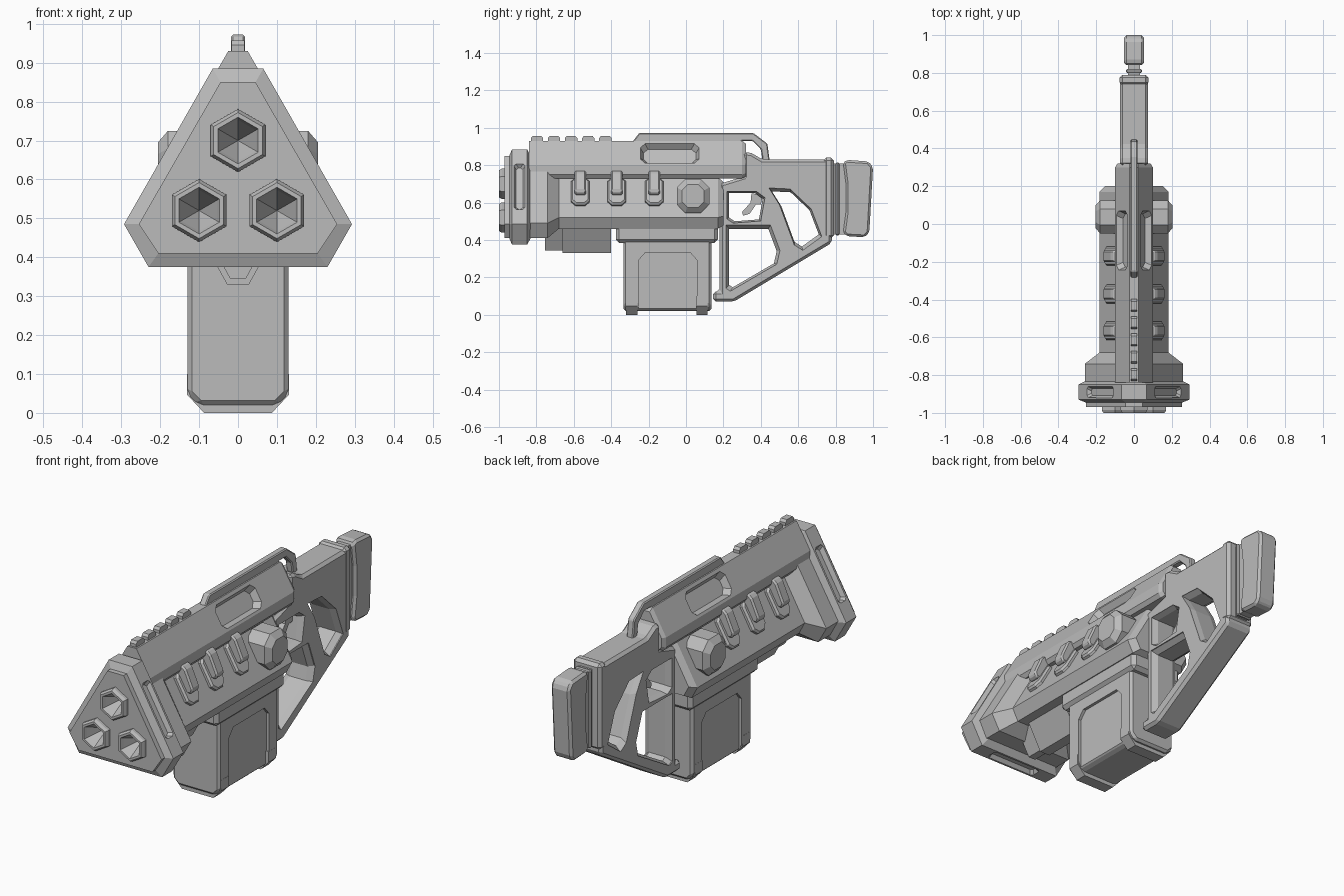
import bpy, bmesh, math
from mathutils import Matrix, Vector

if "Cube" in bpy.data.objects:
    bpy.data.objects.remove(bpy.data.objects["Cube"])

grey = bpy.data.materials.new("neutral grey")
grey.use_nodes = True
GREY = (0.5, 0.5, 0.5, 1)
grey.diffuse_color = GREY
grey.node_tree.nodes["Principled BSDF"].inputs["Base Color"].default_value = GREY

AXES = {"x": lambda p, t: (t, p[0], p[1]),
        "y": lambda p, t: (p[0], t, p[1]),
        "z": lambda p, t: (p[0], p[1], t)}


def bake(ob):
    """Turn an object's modifiers into plain mesh."""
    bpy.context.view_layer.update()
    graph = bpy.context.evaluated_depsgraph_get()
    ob.data = bpy.data.meshes.new_from_object(ob.evaluated_get(graph))
    ob.modifiers.clear()


def loft(name, sections, axis="y", bevel=0, matrix=None):
    """Skin matching cross-sections [(position, points)] along an axis."""
    bm = bmesh.new()
    rings = [[bm.verts.new(AXES[axis](p, t)) for p in pts] for t, pts in sections]
    for a, b in zip(rings, rings[1:]):
        for i in range(len(a)):
            j = (i + 1) % len(a)
            bm.faces.new((a[i], a[j], b[j], b[i]))
    bm.faces.new(rings[0])
    bm.faces.new(rings[-1])
    if matrix:
        bm.transform(matrix)
    bmesh.ops.recalc_face_normals(bm, faces=bm.faces)
    mesh = bpy.data.meshes.new(name)
    bm.to_mesh(mesh)
    bm.free()
    mesh.materials.append(grey)
    ob = bpy.data.objects.new(name, mesh)
    bpy.context.collection.objects.link(ob)
    if bevel:
        mod = ob.modifiers.new("bevel", "BEVEL")
        mod.width, mod.segments, mod.limit_method = bevel, 1, "ANGLE"
        bake(ob)
    return ob


def prism(name, pts, a, b, axis="y", bevel=0):
    return loft(name, [(a, pts), (b, pts)], axis, bevel)


def box(name, x, y, z, bevel=0):
    return prism(name, [(x[0], z[0]), (x[1], z[0]), (x[1], z[1]), (x[0], z[1])], *y, bevel=bevel)


def cut(target, cutter):
    cutter.hide_render = True
    mod = target.modifiers.new("cut", "BOOLEAN")
    mod.operation, mod.solver, mod.object = "DIFFERENCE", "EXACT", cutter
    bake(target)
    bpy.data.objects.remove(cutter)


def sym(pts):
    return pts + [(-x, z) for x, z in reversed(pts)]


def octagon(w, h, c):
    return [(w, h - c), (w - c, h), (c - w, h), (-w, h - c),
            (-w, c - h), (c - w, -h), (w - c, -h), (w, c - h)]


def hexagon(r, cx, cz):
    return [(cx + r * math.sin(k * math.pi / 3), cz + r * math.cos(k * math.pi / 3)) for k in range(6)]


def scaled(pts, k):
    cx, cz = (sum(c) / len(pts) for c in zip(*pts))
    return [(cx + (x - cx) * k, cz + (z - cz) * k) for x, z in pts]


def face_frame(centre, normal):
    """Matrix: local x along the length, local z out of the face."""
    u, n = Vector((0, 1, 0)), Vector(normal).normalized()
    m = Matrix((u, n.cross(u), n)).transposed().to_4x4()
    return Matrix.Translation(centre) @ m


def pocket(target, centre, normal, w, h, depth, c, slope):
    cut(target, loft("cutter", [(-depth, octagon(w - slope, h - slope, c)), (0, octagon(w, h, c)),
                                (0.05, octagon(w, h, c))], "z", matrix=face_frame(centre, normal)))


# Three-barrel muzzle block
outer = sym([(0.065, 0.885), (0.293, 0.485), (0.23, 0.375)])
inner = sym([(0.045, 0.85), (0.255, 0.485), (0.205, 0.41)])
head = loft("muzzle_block", [(-0.97, inner), (-0.945, inner), (-0.93, outer), (-0.85, outer), (-0.83, inner)])
for s in (1, -1):
    pocket(head, (s * 0.179, -0.89, 0.685), (s * 0.866, 0, 0.5), 0.03, 0.14, 0.02, 0.012, 0.012)
pocket(head, (0, -0.89, 0.375), (0, 0, -1), 0.03, 0.14, 0.02, 0.012, 0.012)
for label, x, z in (("top", 0, 0.7), ("left", 0.1, 0.52), ("right", -0.1, 0.52)):
    cut(head, prism("cutter", hexagon(0.066, x, z), -1.1, -0.87))
    loft(label + "_barrel", [(y, hexagon(r, x, z)) for y, r in
         ((-0.86, 0.068), (-0.968, 0.068), (-0.968, 0.081), (-0.985, 0.081), (-1, 0.072),
          (-1, 0.06), (-0.985, 0.053), (-0.89, 0.001))])

# Collar tapering into the lower body
collar = sym([(0.1, 0.765), (0.26, 0.49), (0.215, 0.41)])
body = sym([(0.06, 0.735), (0.182, 0.52), (0.15, 0.46)])
loft("lower_body", [(-0.84, collar), (-0.74, collar), (-0.68, body), (0.17, body),
                    (0.2, scaled(body, 0.85))])

# Upper receiver with side pockets
upper = sym([(0.025, 0.93), (0.1, 0.8), (0.1, 0.75), (0.085, 0.73)])
receiver = loft("upper_receiver", [(-0.84, upper), (0.3, upper), (0.32, scaled(upper, 0.88))])
for s in (1, -1):
    pocket(receiver, (s * 0.064, -0.087, 0.863), (s * 0.866, 0, 0.5), 0.157, 0.06, 0.032, 0.025, 0.016)

# Rail teeth and carry handle
for i in range(5):
    y = -0.83 + i * 0.0915
    prism("rail_tooth", [(y, 0.92), (y, 0.945), (y + 0.01, 0.957), (y + 0.055, 0.957),
                         (y + 0.066, 0.945), (y + 0.066, 0.92)], -0.017, 0.017, "x")
prism("carry_handle", [(-0.29, 0.92), (-0.25, 0.972), (0.36, 0.972), (0.435, 0.915), (0.448, 0.82),
                       (0.41, 0.82), (0.4, 0.885), (0.355, 0.93), (0.3, 0.93), (0.3, 0.92)],
      -0.018, 0.018, "x", 0.005)

# Side clamps and octagonal knobs
for s in (1, -1):
    side = "left" if s > 0 else "right"
    for y in (-0.565, -0.37, -0.17):
        frame = face_frame((s * 0.105, y, 0.655), (s * 0.866, 0, 0.5))
        loft(side + "_clamp_base", [(-0.02, octagon(0.05, 0.085, 0.025)), (0.012, octagon(0.05, 0.085, 0.025)),
                                    (0.022, octagon(0.042, 0.077, 0.022))], "z", matrix=frame)
        prism(side + "_clamp_bar", [(s * x, z) for x, z in
              ((0.05, 0.765), (0.105, 0.772), (0.125, 0.755), (0.165, 0.665), (0.155, 0.64), (0.1, 0.64))],
              y - 0.03, y + 0.03, bevel=0.008)
    ring = [(0.038 + a, 0.635 + b) for a, b in octagon(0.087, 0.09, 0.045)]
    loft(side + "_knob", [(s * 0.08, ring), (s * 0.18, ring), (s * 0.205, scaled(ring, 0.68))], "x")

# Underbarrel block
loft("underbarrel_block", [(y, sym([(a, 0.47), (b, z)])) for y, a, b, z in
     ((-0.755, 0.09, 0.02, 0.345), (-0.66, 0.09, 0.02, 0.345), (-0.66, 0.105, 0.028, 0.33),
      (-0.4, 0.105, 0.028, 0.33))])

# Magazine well and magazine
box("magazine_well", (-0.145, 0.145), (-0.375, 0.17), (0.385, 0.48), 0.018)
magazine = prism("magazine", sym([(0.13, 0.42), (0.13, 0.05), (0.1, 0.02)]), -0.335, 0.135, bevel=0.012)
for s in (1, -1):
    panel = [(-0.255, -0.1), (0.06, -0.1), (0.06, 0.29), (0.025, 0.33), (-0.22, 0.33), (-0.255, 0.29)]
    cut(magazine, prism("cutter", panel, s * 0.115, s * 0.2, "x"))
for label, y in (("front", -0.32), ("rear", 0.055)):
    prism(label + "_magazine_rib", sym([(0.131, 0.1), (0.131, 0.047), (0.087, 0)]), y, y + 0.06)

# Skeleton stock with grip, trigger guard and thumbhole
stock = prism("stock_frame", [(0.18, 0.7), (0.31, 0.74), (0.31, 0.87), (0.35, 0.865), (0.41, 0.83), (0.76, 0.83),
                              (0.78, 0.81), (0.78, 0.385), (0.255, 0.07), (0.145, 0.07), (0.145, 0.125),
                              (0.18, 0.125)], -0.075, 0.075, "x", 0.02)
holes = ([(0.23, 0.65), (0.37, 0.65), (0.41, 0.62), (0.39, 0.51), (0.26, 0.5), (0.23, 0.52)],
         [(0.23, 0.46), (0.44, 0.46), (0.485, 0.34), (0.47, 0.275), (0.25, 0.147), (0.23, 0.16)],
         [(0.46, 0.66), (0.56, 0.655), (0.66, 0.56), (0.71, 0.43), (0.62, 0.365), (0.58, 0.39), (0.51, 0.58)])
for pts in holes:
    wide = scaled(pts, 1.13)
    cut(stock, loft("cutter", [(-0.1, wide), (-0.07, wide), (-0.045, pts), (0.045, pts),
                               (0.07, wide), (0.1, wide)], "x"))
prism("trigger", [(0.41, 0.64), (0.35, 0.65), (0.345, 0.6), (0.3, 0.55), (0.305, 0.53), (0.34, 0.54),
                  (0.375, 0.59), (0.4, 0.59)], -0.02, 0.02, "x")

# Shoulder rest
box("stock_collar", (-0.077, 0.077), (0.735, 0.79), (0.41, 0.84), 0.015)
box("shoulder_neck", (-0.033, 0.033), (0.78, 0.86), (0.43, 0.81))
box("shoulder_neck_ring", (-0.043, 0.043), (0.8, 0.82), (0.425, 0.815), 0.006)
prism("shoulder_pad", [(0.84, 0.815), (0.86, 0.828), (0.975, 0.82), (1, 0.79), (0.98, 0.44), (0.955, 0.415),
                       (0.86, 0.42), (0.84, 0.44), (0.855, 0.55), (0.855, 0.7)], -0.052, 0.052, "x", 0.016)
